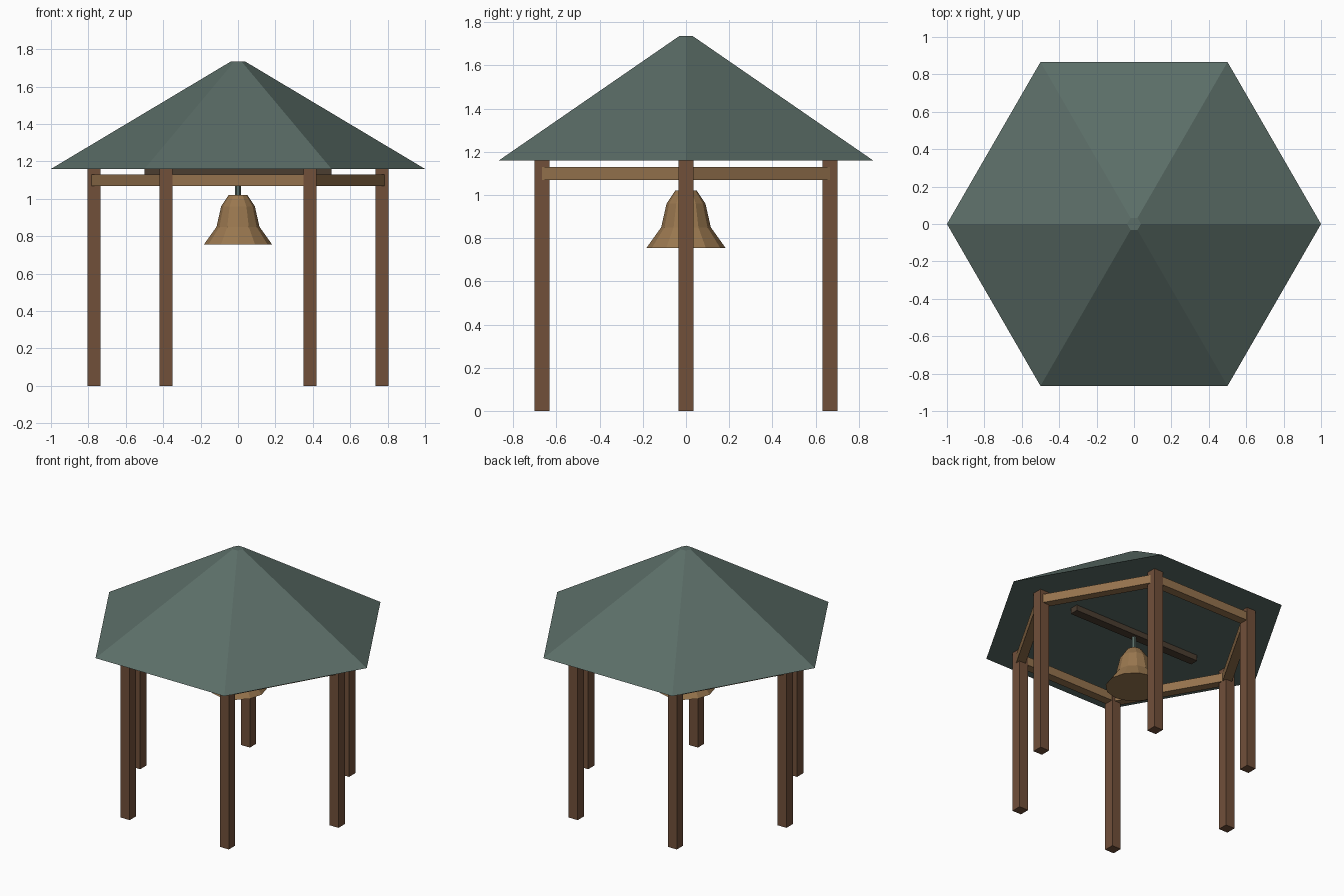
import bpy, bmesh, math

if "Cube" in bpy.data.objects:
    bpy.data.objects.remove(bpy.data.objects["Cube"])


def material(name, rgb):
    m = bpy.data.materials.new(name)
    m.diffuse_color = (*rgb, 1)
    m.use_nodes = True
    m.node_tree.nodes["Principled BSDF"].inputs["Base Color"].default_value = m.diffuse_color
    return m


ROOF = material("slate green", (0.105, 0.155, 0.137))
POST = material("brown wood", (0.165, 0.080, 0.042))
BEAM = material("light wood", (0.300, 0.170, 0.075))
BRASS = material("brass", (0.320, 0.185, 0.078))
DARK = material("dark wood", (0.070, 0.047, 0.030))


def finish(bm, name, mat):
    bmesh.ops.recalc_face_normals(bm, faces=bm.faces)
    me = bpy.data.meshes.new(name)
    bm.to_mesh(me)
    bm.free()
    me.materials.append(mat)
    ob = bpy.data.objects.new(name, me)
    bpy.context.collection.objects.link(ob)
    return ob


def box(name, size, loc, mat, turn=0):
    bm = bmesh.new()
    bmesh.ops.create_cube(bm, size=1)
    bmesh.ops.scale(bm, vec=size, verts=bm.verts)
    ob = finish(bm, name, mat)
    ob.location = loc
    ob.rotation_euler.z = turn
    return ob


def turned(name, profile, sides, mat):
    """Closed faceted solid from (radius, height) pairs."""
    bm = bmesh.new()
    rings = [[bm.verts.new((r * math.cos(math.tau * i / sides),
                            r * math.sin(math.tau * i / sides), z))
              for i in range(sides)] for r, z in profile]
    for a, b in zip(rings, rings[1:]):
        for i in range(sides):
            j = (i + 1) % sides
            bm.faces.new((a[i], a[j], b[j], b[i]))
    bm.faces.new(rings[0])
    bm.faces.new(rings[-1])
    return finish(bm, name, mat)


# Six-sided roof
turned("roof", [(1.0, 1.16), (0.037, 1.735)], 6, ROOF)

# Posts on a hexagon, and the beams joining them
R = 0.77
for i in range(6):
    a = math.tau * i / 6
    box(f"post_{i + 1}", (0.07, 0.07, 1.16),
        (R * math.cos(a), R * math.sin(a), 0.58), POST)
    m = a + math.pi / 6
    d = R * math.cos(math.pi / 6)
    box(f"beam_{i + 1}", (0.06, R, 0.06),
        (d * math.cos(m), d * math.sin(m), 1.10), BEAM, m)

# Bar under the roof, hanger and bell
box("hanging_bar", (1.0, 0.06, 0.06), (0, 0, 1.15), DARK)
turned("bell_hanger", [(0.015, 1.0), (0.015, 1.13)], 6, ROOF)
turned("bell", [(0.183, 0.755), (0.115, 0.85), (0.09, 0.96), (0.05, 1.02)], 12, BRASS)
